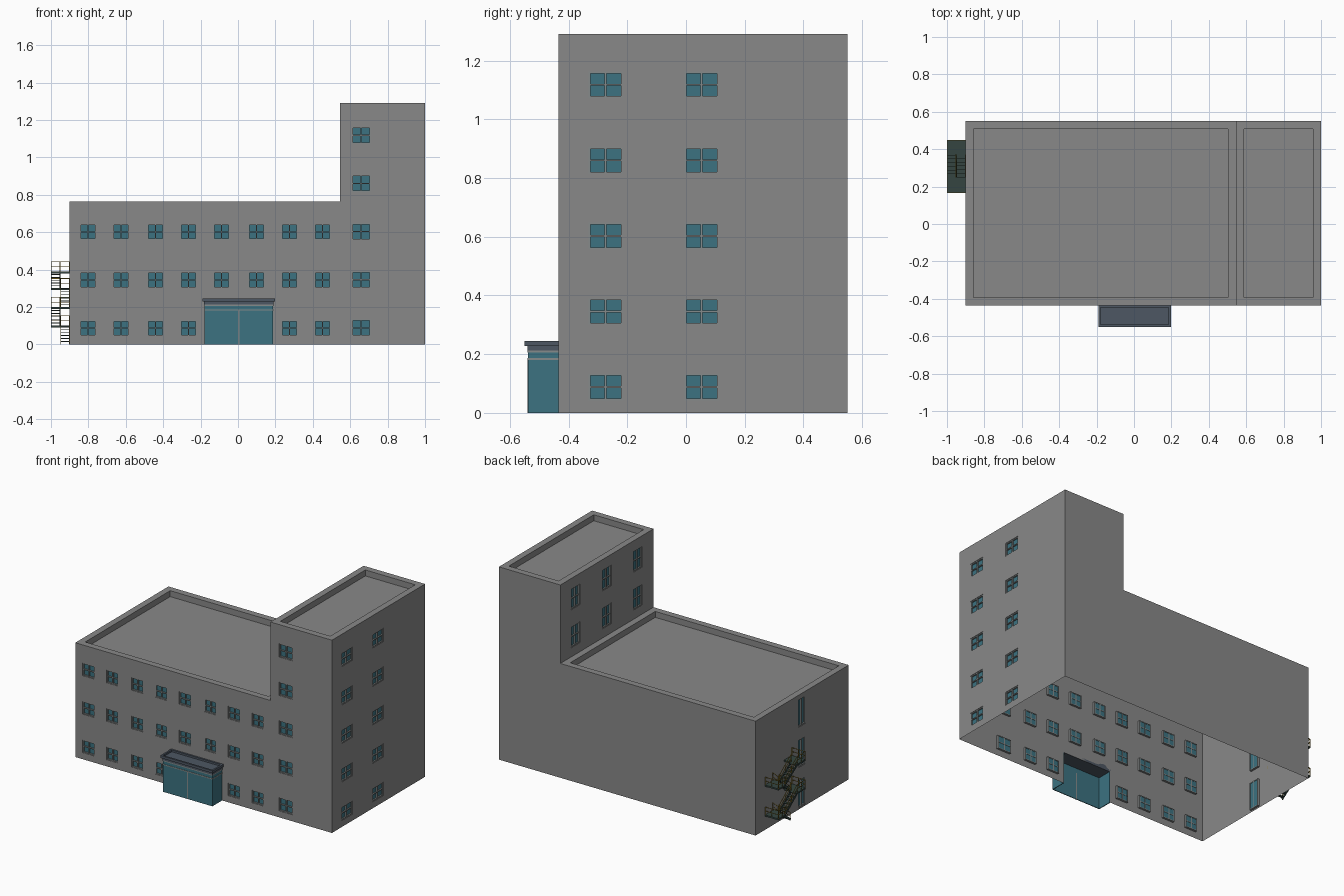
import bpy, bmesh
from mathutils import Vector, Matrix

if "Cube" in bpy.data.objects:
    bpy.data.objects.remove(bpy.data.objects["Cube"])


def mat(name, rgb):
    m = bpy.data.materials.new(name)
    m.diffuse_color = (*rgb, 1)
    m.use_nodes = True
    m.node_tree.nodes["Principled BSDF"].inputs["Base Color"].default_value = m.diffuse_color
    return m


WALL = mat("wall_grey", (0.25, 0.25, 0.25))
GLASS = mat("teal_glass", (0.045, 0.17, 0.22))
FRAME = mat("frame_grey", (0.24, 0.26, 0.26))
SLATE = mat("canopy_slate", (0.075, 0.095, 0.125))
STEEL = mat("stair_dark_green", (0.035, 0.06, 0.052))
RAIL = mat("rail_yellow", (0.28, 0.19, 0.02))
Z = Vector((0, 0, 1))


def finish(bm, name, material):
    bmesh.ops.remove_doubles(bm, verts=bm.verts, dist=1e-5)
    me = bpy.data.meshes.new(name)
    bm.to_mesh(me)
    bm.free()
    me.materials.append(material)
    ob = bpy.data.objects.new(name, me)
    bpy.context.collection.objects.link(ob)
    return ob


def box(bm, a, b):
    a, b = Vector(a), Vector(b)
    size = [abs(q - p) for p, q in zip(a, b)]
    # separate temporary mesh is not needed: cubes never share vertices
    bmesh.ops.create_cube(bm, size=1, matrix=Matrix.Translation((a + b) / 2) @ Matrix.Diagonal((*size, 1)))


def bar(bm, a, b, w, h=None):
    a, b = Vector(a), Vector(b)
    d = b - a
    m = Matrix.Translation((a + b) / 2) @ d.to_track_quat('Z', 'Y').to_matrix().to_4x4()
    bmesh.ops.create_cube(bm, size=1, matrix=m @ Matrix.Diagonal((w, h or w, d.length, 1)))


def quad(bm, pts):
    return bm.faces.new([bm.verts.new(p) for p in pts])


def wall(name, o, u, width, height, windows=(), open_holes=(), split_h=True):
    """Wall panel with holes, recessed glass and window frames."""
    o, u = Vector(o), Vector(u)
    n = u.cross(Z)
    P = lambda a, v, d=0: o + u * a + Z * v + n * d
    holes = list(windows) + list(open_holes)
    us = sorted({0, width, *[k for h in holes for k in h[:2]]})
    vs = sorted({0, height, *[k for h in holes for k in h[2:]]})
    bm, gl, fr = bmesh.new(), bmesh.new(), bmesh.new()
    for a, b in zip(us, us[1:]):
        for c, d in zip(vs, vs[1:]):
            mu, mv = (a + b) / 2, (c + d) / 2
            if not any(h[0] < mu < h[1] and h[2] < mv < h[3] for h in holes):
                quad(bm, [P(a, c), P(b, c), P(b, d), P(a, d)])
    D, w = -0.012, 0.006
    for a, b, c, d in windows:
        ring = [(a, c), (b, c), (b, d), (a, d)]
        for p, q in zip(ring, ring[1:] + ring[:1]):          # reveals
            quad(bm, [P(*p), P(*q), P(*q, D), P(*p, D)])
        quad(gl, [P(*p, D) for p in ring])
        m, k = (a + b) / 2, (c + d) / 2
        bars = [(a, a + w, c, d), (b - w, b, c, d), (a + w, b - w, c, c + w),
                (a + w, b - w, d - w, d), (m - w / 2, m + w / 2, c + w, d - w)]
        if split_h:
            bars += [(a + w, m - w / 2, k - w / 2, k + w / 2), (m + w / 2, b - w, k - w / 2, k + w / 2)]
        for e, f, g, h in bars:
            box(fr, P(e, g, D - 0.002), P(f, h, -0.003))
    finish(bm, name, WALL)
    if windows:
        finish(gl, name + "_glass", GLASS)
        finish(fr, name + "_frames", FRAME)


def rings(name, rects, material, cap_first=False):
    """Stack of rectangles (x0, x1, y0, y1, z) joined by quads, last one capped."""
    bm = bmesh.new()
    loops = [[bm.verts.new(p) for p in ((a, c, z), (b, c, z), (b, d, z), (a, d, z))]
             for a, b, c, d, z in rects]
    for A, B in zip(loops, loops[1:]):
        for i in range(4):
            j = (i + 1) % 4
            bm.faces.new((A[i], A[j], B[j], B[i]))
    bm.faces.new(loops[-1])
    if cap_first:
        bm.faces.new(loops[0][::-1])
    finish(bm, name, material)


# Main dimensions
X0, XT, X1, Y0, Y1, ZL, ZT = -0.9, 0.545, 1.0, -0.435, 0.55, 0.765, 1.29
rows = [(0.043 + 0.2575 * i, 0.133 + 0.2575 * i) for i in range(5)]

# Front walls
low = []
for r in range(3):
    for cx in (-0.802, -0.626, -0.441, -0.265, -0.088, 0.099, 0.275, 0.452):
        if r or abs(cx) > 0.2:
            low.append((cx - 0.043 - X0, cx + 0.043 - X0, rows[r][0] + 0.001, rows[r][1] - 0.004))
wall("front_wall", (X0, Y0, 0), (1, 0, 0), XT - X0, ZL, low, [(-0.178 - X0, 0.185 - X0, 0, 0.213)])
wall("tower_front_wall", (XT, Y0, 0), (1, 0, 0), X1 - XT, ZT,
     [(0.063, 0.163, a, b) for a, b in rows])

# Right wall
wall("right_wall", (X1, Y0, 0), (0, 1, 0), Y1 - Y0, ZT,
     [(y - Y0, y + 0.116 - Y0, a, b) for y in (-0.332, -0.005) for a, b in rows])

# Back walls
wall("tower_back_wall", (X1, Y1, 0), (-1, 0, 0), X1 - XT, ZT)
wall("back_wall", (XT, Y1, 0), (-1, 0, 0), XT - X0, ZL)

# Left walls: exit doors, and tall windows above the low roof
wall("left_wall", (X0, Y1, 0), (0, -1, 0), Y1 - Y0, ZL,
     [(0.455, 0.53, z, z + 0.185) for z in (0.01, 0.28, 0.55)], split_h=False)
wall("tower_left_wall", (XT, Y1, ZL), (0, -1, 0), Y1 - Y0, ZT - ZL,
     [(Y1 - y - 0.046, Y1 - y + 0.046, z - ZL, z + 0.14 - ZL)
      for y in (0.39, 0.058, -0.268) for z in (0.826, 1.08)])

# Roofs with parapets
for name, a, b, z in (("low_roof", X0, XT, ZL), ("tower_roof", XT, X1, ZT)):
    k = 0.043
    rings(name, [(a, b, Y0, Y1, z), (a + k, b - k, Y0 + k, Y1 - k, z),
                 (a + k, b - k, Y0 + k, Y1 - k, z - 0.04)], WALL)

# Entrance: glass porch
EX0, EX1, EY = -0.18, 0.187, -0.538
bm = bmesh.new()
box(bm, (EX0, EY, 0), (EX1, EY + 0.005, 0.212))
for x in (EX0, EX1 - 0.005):
    box(bm, (x, EY + 0.005, 0), (x + 0.005, Y0, 0.212))
finish(bm, "entrance_glass", GLASS)

# Entrance frame bars
bm = bmesh.new()
box(bm, (0.0, EY - 0.002, 0), (0.007, EY + 0.006, 0.18))
for z0, z1 in ((0.18, 0.187), (0.206, 0.212)):
    box(bm, (EX0 - 0.002, EY - 0.002, z0), (EX1 + 0.002, EY, z1))
    for x in (EX0 - 0.002, EX1):
        box(bm, (x, EY, z0), (x + 0.002, Y0, z1))
finish(bm, "entrance_frames", FRAME)

# Entrance canopy with recessed top
lo, up, inn = (-0.182, 0.189, -0.54, Y0), (-0.19, 0.197, -0.55, Y0), (-0.178, 0.185, -0.538, Y0 - 0.012)
rings("entrance_canopy", [(*lo, 0.212), (*lo, 0.228), (*up, 0.228), (*up, 0.245),
                          (*inn, 0.245), (*inn, 0.233)], SLATE, True)

# Fire escape: landings, flights and rails
steel, rail = bmesh.new(), bmesh.new()
SX0, SXM, SX1 = -1.0, -0.95, -0.9
YA, YB, YC, YD = 0.165, 0.25, 0.37, 0.45
levels = [0, 0.1, 0.2, 0.3, 0.39]
H, t = 0.052, 0.003
e = t / 2
for i in range(4):
    z0, z1 = levels[i], levels[i + 1]
    back = i % 2 == 0                                    # even flights climb to the back landing
    xa, xb = (SXM, SX1) if back else (SX0, SXM)
    ya, yb = (YB, YC) if back else (YC, YB)
    # treads
    n = 6
    for s in range(n):
        y, z = ya + (yb - ya) * s / n, z0 + (z1 - z0) * (s + 1) / n
        box(steel, (xa + 0.002, y, z - 0.004), (xb - 0.002, y + (yb - ya) / n, z))
    # stringers and sloping handrails
    for x in (xa + 0.002, xb - 0.002):
        bar(steel, (x, ya, z0 + 0.006), (x, yb, z1 - 0.004), 0.004, 0.014)
        for h in (H, H / 2):
            bar(rail, (x, ya, z0 + h), (x, yb, z1 + h), t)
        for f in (0.0, 0.5, 1.0):
            y, z = ya + (yb - ya) * f, z0 + (z1 - z0) * f
            bar(rail, (x, y, z), (x, y, z + H), t)
    # landing at the top of the flight, with rails on its outer sides
    l0, l1 = (YC, YD) if back else (YA, YB)
    box(steel, (SX0, l0, z1 - 0.01), (SX1, l1, z1))
    end = YD - e if back else YA + e
    inner = YC if back else YB
    for h in (H, H / 2):
        bar(rail, (SX0 + e, end, z1 + h), (SX1 - e, end, z1 + h), t)
        bar(rail, (SX0 + e, inner, z1 + h), (SX0 + e, end, z1 + h), t)
    for x in (SX0 + e, SXM, SX1 - e):
        bar(rail, (x, end, z1), (x, end, z1 + H), t)
    bar(rail, (SX0 + e, (inner + end) / 2, z1), (SX0 + e, (inner + end) / 2, z1 + H), t)
finish(steel, "fire_escape_steps", STEEL)
finish(rail, "fire_escape_rails", RAIL)
